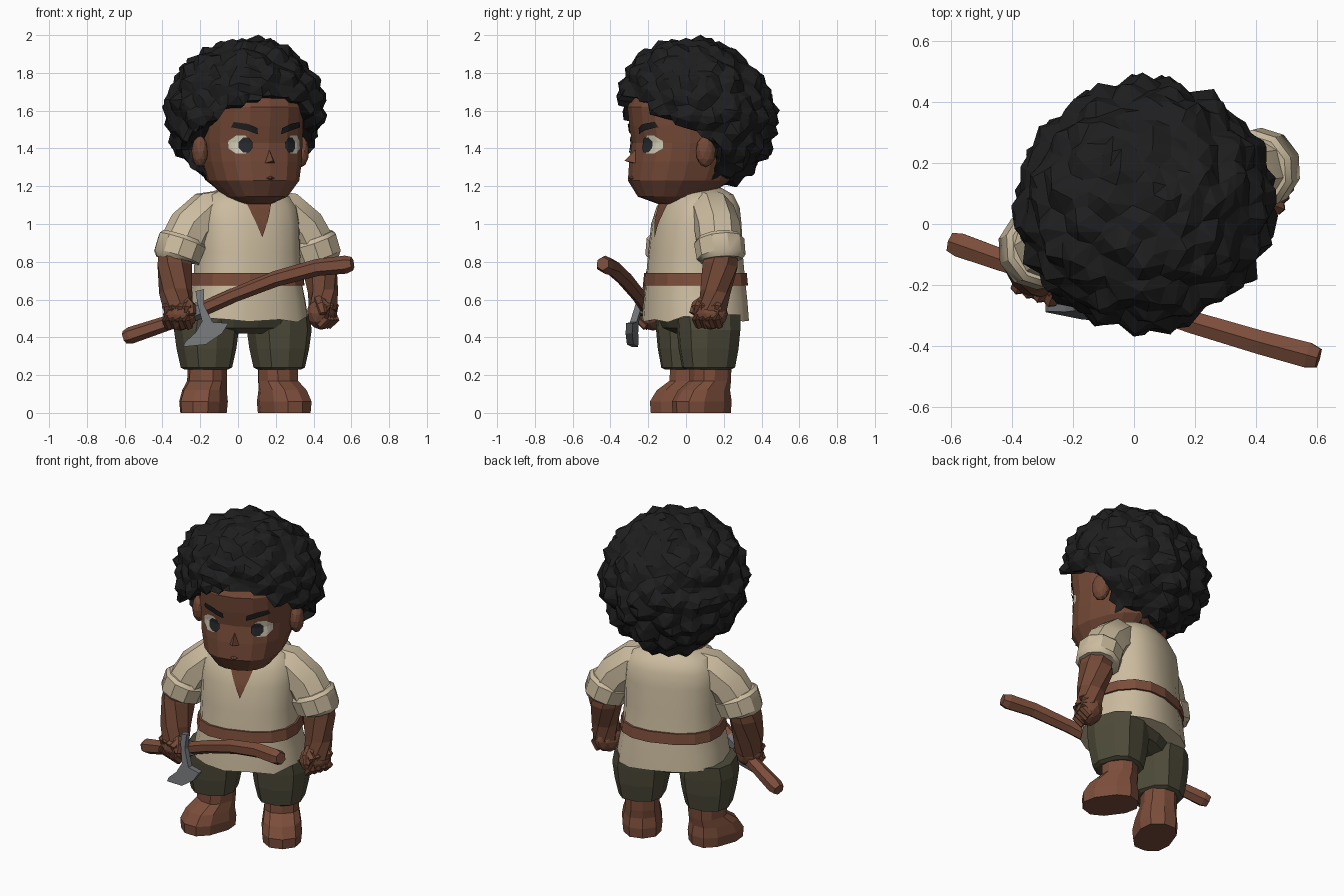
import bpy, bmesh, math, random
from mathutils import Vector, Matrix, noise
from mathutils.bvhtree import BVHTree

random.seed(4)
cube = bpy.data.objects.get("Cube")
if cube:
    bpy.data.objects.remove(cube)


def material(name, r, g, b):
    m = bpy.data.materials.new(name)
    m.use_nodes = True
    m.diffuse_color = (r, g, b, 1)
    bsdf = m.node_tree.nodes["Principled BSDF"]
    bsdf.inputs["Base Color"].default_value = (r, g, b, 1)
    bsdf.inputs["Roughness"].default_value = 0.9
    return m


SKIN = material("brown skin", 0.172, 0.066, 0.037)
LEATHER = material("reddish leather and wood", 0.2, 0.075, 0.043)
LINEN = material("cream linen", 0.6, 0.5, 0.345)
OLIVE = material("olive cloth", 0.077, 0.071, 0.042)
BLACK = material("black hair", 0.013, 0.013, 0.014)
CHARCOAL = material("charcoal pupil", 0.02, 0.021, 0.024)
STEEL = material("grey steel", 0.165, 0.17, 0.18)
WHITE = material("eye white", 0.62, 0.57, 0.44)

# The whole figure is turned a little to its left
BODY = Matrix.Translation((0.05, 0.05, 0)) @ Matrix.Rotation(math.radians(20), 4, 'Z')
I4 = Matrix.Identity(4)


def finish(name, bm, mat, frame=I4):
    bmesh.ops.transform(bm, matrix=frame, verts=bm.verts)
    bmesh.ops.recalc_face_normals(bm, faces=bm.faces)
    me = bpy.data.meshes.new(name)
    bm.to_mesh(me)
    bm.free()
    me.materials.append(mat)
    ob = bpy.data.objects.new(name, me)
    bpy.context.collection.objects.link(ob)
    return ob


def skin_rings(name, rings, mat, frame=I4):
    bm = bmesh.new()
    rows = [[bm.verts.new(p) for p in ring] for ring in rings]
    n = len(rows[0])
    for a, b in zip(rows, rows[1:]):
        for i in range(n):
            bm.faces.new((a[i], a[(i + 1) % n], b[(i + 1) % n], b[i]))
    bm.faces.new(rows[0][::-1])
    bm.faces.new(rows[-1])
    return finish(name, bm, mat, frame)


def loft(name, levels, mat, frame=BODY, n=14, power=2.5, ragged=0):
    """Stack of rounded rings; each level is (z, centre y, half width, half depth)."""
    rings = []
    for k, (z, cy, rx, ry) in enumerate(levels):
        ring = []
        for i in range(n):
            a = math.tau * (i + 0.5) / n
            c, s = math.cos(a), math.sin(a)
            x = math.copysign(abs(c) ** (2 / power), c) * rx
            y = math.copysign(abs(s) ** (2 / power), s) * ry + cy
            ring.append((x, y, z + (random.uniform(-ragged, ragged) if k == 0 else 0)))
        rings.append(ring)
    return skin_rings(name, rings, mat, frame)


def tube(name, path, mat, frame=I4, n=8):
    """Round limb along a path; each point is (x, y, z, radius)."""
    pts = [Vector(p[:3]) for p in path]
    rings = []
    for k, p in enumerate(pts):
        t = pts[min(k + 1, len(pts) - 1)] - pts[max(k - 1, 0)]
        q = t.to_track_quat('Z', 'Y')
        angles = [math.tau * (i + 0.5) / n for i in range(n)]
        rings.append([p + q @ Vector((math.cos(a), math.sin(a), 0)) * path[k][3] for a in angles])
    return skin_rings(name, rings, mat, frame)


def plate(name, outline, mat, target, offset=0.005):
    """Thin patch laid on the front of a target; outline points are (x, z)."""
    me = target.data
    inv = BODY.inverted()
    tree = BVHTree.FromPolygons([inv @ v.co for v in me.vertices],
                                [tuple(p.vertices) for p in me.polygons])
    mid = sum((Vector(p) for p in outline), Vector((0, 0))) / len(outline)
    fine = [Vector(a).lerp(Vector(b), t / 4) for a, b in
            zip(outline, outline[1:] + outline[:1]) for t in range(4)]
    bm = bmesh.new()

    def drop(p):
        hit = tree.ray_cast(Vector((p.x, -2, p.y)), Vector((0, 1, 0)))[0]
        return bm.verts.new(hit + Vector((0, -offset, 0)) if hit else (p.x, 0, p.y))
    centre = drop(mid)
    rows = [[drop(mid.lerp(p, f)) for p in fine] for f in (0.25, 0.5, 0.75, 1)]
    n = len(fine)
    for i in range(n):
        j = (i + 1) % n
        bm.faces.new((centre, rows[0][i], rows[0][j]))
        for a, b in zip(rows, rows[1:]):
            bm.faces.new((a[i], b[i], b[j], a[j]))
    finish(name, bm, mat, BODY)


def oval(cx, cz, rx, rz, n=8):
    return [(cx + rx * math.cos(math.tau * (i + .5) / n), cz + rz * math.sin(math.tau * (i + .5) / n))
            for i in range(n)]


def ball(name, centre, size, mat, frame=BODY):
    bm = bmesh.new()
    bmesh.ops.create_icosphere(bm, subdivisions=2, radius=1)
    finish(name, bm, mat, frame @ Matrix.Translation(centre) @ Matrix.Diagonal((*size, 1)))


def wedge(name, points):
    bm = bmesh.new()
    for p in points:
        bm.verts.new(p)
    bmesh.ops.convex_hull(bm, input=bm.verts)
    finish(name, bm, SKIN, BODY)


# Head, neck, nose and lips
head = loft("head", [(1.105, -.11, .08, .09), (1.145, -.13, .16, .18), (1.23, -.09, .23, .27),
                     (1.33, -.065, .253, .285), (1.43, -.06, .262, .272), (1.52, -.06, .262, .288),
                     (1.62, -.05, .262, .31), (1.74, -.02, .25, .27), (1.83, 0, .15, .17)],
            SKIN, n=18, power=2.4)
tube("neck", [(0, .01, .98, .12), (0, .0, 1.1, .105), (0, -.01, 1.3, .11)], SKIN, BODY)
wedge("nose", [(-.042, -.32, 1.315), (.042, -.32, 1.315), (0, -.32, 1.41), (0, -.4, 1.335)])
wedge("lips", [(-.05, -.33, 1.243), (.05, -.33, 1.243), (0, -.33, 1.27), (0, -.33, 1.21),
               (0, -.378, 1.243)])

for side, s in (("right", -1), ("left", 1)):
    # Eyes, brows and ears
    plate(side + "_eye_white", oval(s * .15, 1.42, .056, .052), WHITE, head)
    plate(side + "_pupil", oval(s * .126, 1.418, .036, .042), CHARCOAL, head, .009)
    plate(side + "_eyebrow", [(s * .065, 1.475), (s * .13, 1.497), (s * .195, 1.512),
                              (s * .185, 1.54), (s * .12, 1.53), (s * .07, 1.508)], BLACK, head, .009)
    ball(side + "_ear", (s * .285, -.045, 1.385), (.042, .055, .085), SKIN)

# Clumpy rounded hair, leaning forward at the crown and drawn back around the face
bm = bmesh.new()
bmesh.ops.create_icosphere(bm, subdivisions=5, radius=1)
for v in bm.verts:
    d = v.co.normalized()
    lump = noise.voronoi(d * 4.2)[0][0]
    height = .395 if d.z > 0 else .425
    v.co = Vector((d.x * .432, d.y * .42 - d.z * .045, d.z * height)) * (1.05 - .17 * lump)
    v.co += Vector((-.008, .012, 1.6))
    hairline = 1.66 - 1.6 * v.co.x ** 2 + .04 * (lump - .4)
    if v.co.z < hairline:
        limit = -.24 + .26 * min(1, max(0, (1.6 - v.co.z) / .2))
        v.co.y = max(v.co.y, limit + .06 * (lump - .4))
hair = finish("hair", bm, BLACK, BODY)
dec = hair.modifiers.new("chunky facets", 'DECIMATE')
dec.ratio = 0.33

# Shirt, neckline and belt
shirt = loft("shirt", [(.495, 0, .32, .265), (.6, 0, .305, .258), (.7, 0, .283, .25), (.85, 0, .278, .235),
                       (1.0, .005, .278, .222), (1.09, .015, .27, .2), (1.155, .02, .225, .165),
                       (1.19, .02, .13, .115)], LINEN, n=16, ragged=.018)
plate("open_neckline", [(-.085, 1.155), (0, 1.16), (.085, 1.155), (.045, 1.04), (0, .93), (-.045, 1.04)],
      SKIN, shirt, .008)
loft("belt", [(.675, 0, .3, .264), (.74, 0, .293, .258)], LEATHER, n=16)

# Shorts seat
loft("shorts_seat", [(.42, 0, .1, .1), (.45, 0, .25, .15), (.56, 0, .28, .2)], OLIVE)

cloth = [shirt]
for side, s, turn in (("right", -1, -20), ("left", 1, 36)):
    # Sleeves with rolled cuffs
    cloth.append(tube(side + "_sleeve", [(s * .1, .02, 1.085, .105), (s * .22, .015, 1.06, .12),
                                         (s * .315, .01, .98, .122), (s * .385, 0, .86, .12)],
                      LINEN, BODY))
    cloth.append(tube(side + "_cuff", [(s * .36, 0, .93, .118), (s * .367, 0, .91, .134),
                                       (s * .398, 0, .825, .13), (s * .401, 0, .81, .112)],
                      LINEN, BODY, 10))
    # Shorts legs
    hip = BODY @ Matrix.Translation((s * .2 - .018, .022 - s * .014, 0))
    loft(side + "_shorts_leg", [(.23, 0, .11, .12), (.24, 0, .13, .14), (.34, 0, .152, .157),
                                (.44, 0, .166, .165), (.52, 0, .15, .17)], OLIVE, hip, n=10)
    # Lower leg and foot, splayed outward
    foot = Matrix.Translation(hip.translation) @ Matrix.Rotation(math.radians(turn), 4, 'Z')
    loft(side + "_leg_and_foot", [(0, -.045, .112, .162), (.06, -.045, .118, .166), (.12, -.03, .11, .14),
                                  (.17, .01, .101, .105), (.3, .015, .1, .105)], LEATHER, foot, n=10)

# Forearms
tube("right_forearm", [(-.33, -.09, .9, .09), (-.335, -.11, .78, .098), (-.33, -.145, .64, .088),
                       (-.315, -.165, .54, .08)], SKIN)
tube("left_forearm", [(.42, .185, .9, .09), (.43, .18, .78, .1), (.45, .155, .64, .08),
                      (.45, .14, .54, .08)], SKIN)


def fist(name, centre, along, out):
    """Closed hand: palm, four curled fingers and a thumb."""
    c, a, o = Vector(centre), Vector(along).normalized(), Vector(out).normalized()
    turn = Matrix((a, -o, Vector((0, 0, 1)))).transposed().to_4x4()
    ball(name + "_palm", (0, 0, 0), (.095, .075, .085), SKIN, Matrix.Translation(c) @ turn)
    for i in range(4):
        b = c + a * (i - 1.5) * .038
        path = [(*(b + o * f + Vector((0, 0, h))), r) for f, h, r in
                ((.02, .06, .024), (.055, .035, .027), (.058, -.025, .026), (.015, -.065, .022))]
        tube(f"{name}_finger_{i + 1}", path, SKIN, n=6)
    tube(name + "_thumb", [(*(c + a * .02 + Vector((0, 0, .075))), .034),
                           (*(c + a * .07 + o * .03 + Vector((0, 0, .04))), .03),
                           (*(c + a * .085 + o * .045), .02)], SKIN, n=6)


fist("right_hand", (-.305, -.175, .52), (.9, -.35, 0), (-.35, -.9, 0))
fist("left_hand", (.44, .13, .525), (-.35, -.9, 0), (.9, -.35, 0))

# Crooked wooden handle
tube("tool_handle", [(-.6, -.06, .4, .035), (-.57, -.07, .41, .045), (-.3, -.165, .5, .038),
                     (-.03, -.25, .62, .038), (.2, -.325, .71, .042), (.42, -.39, .77, .045),
                     (.57, -.43, .785, .048), (.605, -.44, .79, .036)], LEATHER, n=6)

# Steel crescent blade on a narrow shank, angled to the handle
outline = [(-.225, .645), (-.18, .655), (-.18, .57), (-.135, .48), (-.05, .475), (-.085, .42),
           (-.17, .362), (-.29, .35), (-.28, .375), (-.225, .425), (-.19, .485), (-.215, .58)]
bm = bmesh.new()
front = bm.faces.new([bm.verts.new((x, -.255 - (.64 - z) * .2 - .22 * (x + .18), z))
                      for x, z in outline])
ext = bmesh.ops.extrude_face_region(bm, geom=[front])
for v in ext["geom"]:
    if isinstance(v, bmesh.types.BMVert):
        v.co.y += .035
finish("tool_blade", bm, STEEL)
tube("blade_collar", [(-.24, -.187, .528, .046), (-.17, -.209, .557, .046)], STEEL, n=6)

# Soft cloth shading
bpy.ops.object.select_all(action='DESELECT')
for ob in cloth:
    ob.select_set(True)
bpy.context.view_layer.objects.active = shirt
bpy.ops.object.shade_smooth_by_angle(angle=math.radians(35))
